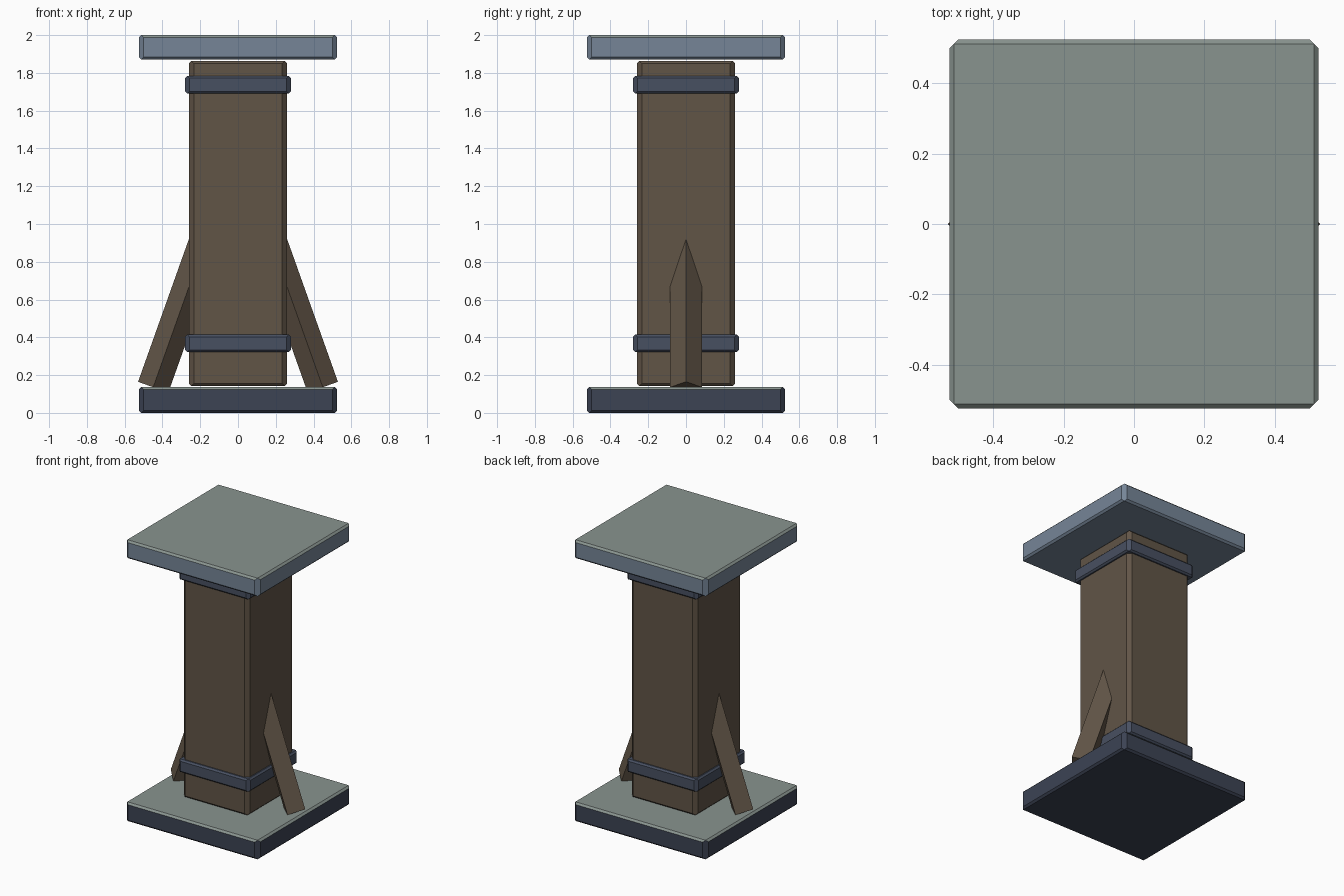
import bpy, bmesh, math
from mathutils import Matrix

if "Cube" in bpy.data.objects:
    bpy.data.objects.remove(bpy.data.objects["Cube"])


def material(name, rgb):
    m = bpy.data.materials.new(name)
    m.diffuse_color = (*rgb, 1)
    m.use_nodes = True
    m.node_tree.nodes["Principled BSDF"].inputs["Base Color"].default_value = m.diffuse_color
    return m


wood = material("wood", (0.12, 0.09, 0.062))
dark = material("dark_metal", (0.045, 0.056, 0.088))
band = material("band_metal", (0.064, 0.08, 0.12))
slate = material("slate", (0.18, 0.235, 0.31))
light = material("worn_top", (0.25, 0.295, 0.275))


def finish(bm, name, mats):
    bmesh.ops.recalc_face_normals(bm, faces=bm.faces)
    me = bpy.data.meshes.new(name)
    for m in mats:
        me.materials.append(m)
    if len(mats) > 1:  # upward faces take the second material
        bm.normal_update()
        for f in bm.faces:
            f.material_index = int(f.normal.z > 0.5)
    bm.to_mesh(me)
    bm.free()
    ob = bpy.data.objects.new(name, me)
    bpy.context.collection.objects.link(ob)
    return ob


def chamfered_block(name, half, z0, z1, mats, corner=0.026):
    """Square block with chamfered uprights and finer chamfered rims."""
    rim = corner / 2
    bm = bmesh.new()
    for sx in (-1, 1):
        for sy in (-1, 1):
            for z in (z0, z1):
                bm.verts.new((sx * (half - rim), sy * (half - rim), z))
            for z in (z0 + rim, z1 - rim):
                bm.verts.new((sx * half, sy * (half - corner), z))
                bm.verts.new((sx * (half - corner), sy * half, z))
    bmesh.ops.convex_hull(bm, input=bm.verts)
    bmesh.ops.dissolve_limit(bm, angle_limit=0.01, verts=bm.verts, edges=bm.edges)
    return finish(bm, name, mats)


# Plates, column and metal bands
chamfered_block("base_plate", 0.525, 0.0, 0.136, [dark, light])
chamfered_block("top_plate", 0.525, 1.87, 2.0, [slate, light])
chamfered_block("column", 0.26, 0.142, 1.863, [wood])
for name, z in (("lower_band", 0.368), ("upper_band", 1.737)):
    chamfered_block(name, 0.28, z - 0.046, z + 0.046, [band], 0.022)

# Leaning braces: square bars turned edge-outward, buried in the column
tilt, length = math.radians(19.6), 0.85
for name, s in (("left_brace", -1), ("right_brace", 1)):
    bm = bmesh.new()
    bmesh.ops.create_cone(bm, cap_ends=True, segments=4, radius1=0.085,
                          radius2=0.085, depth=length,
                          matrix=Matrix.Translation((0, 0, length / 2)))
    bm.transform(Matrix.Translation((s * 0.449, 0, 0.136))
                 @ Matrix.Rotation(-s * tilt, 4, 'Y'))
    finish(bm, name, [wood])
